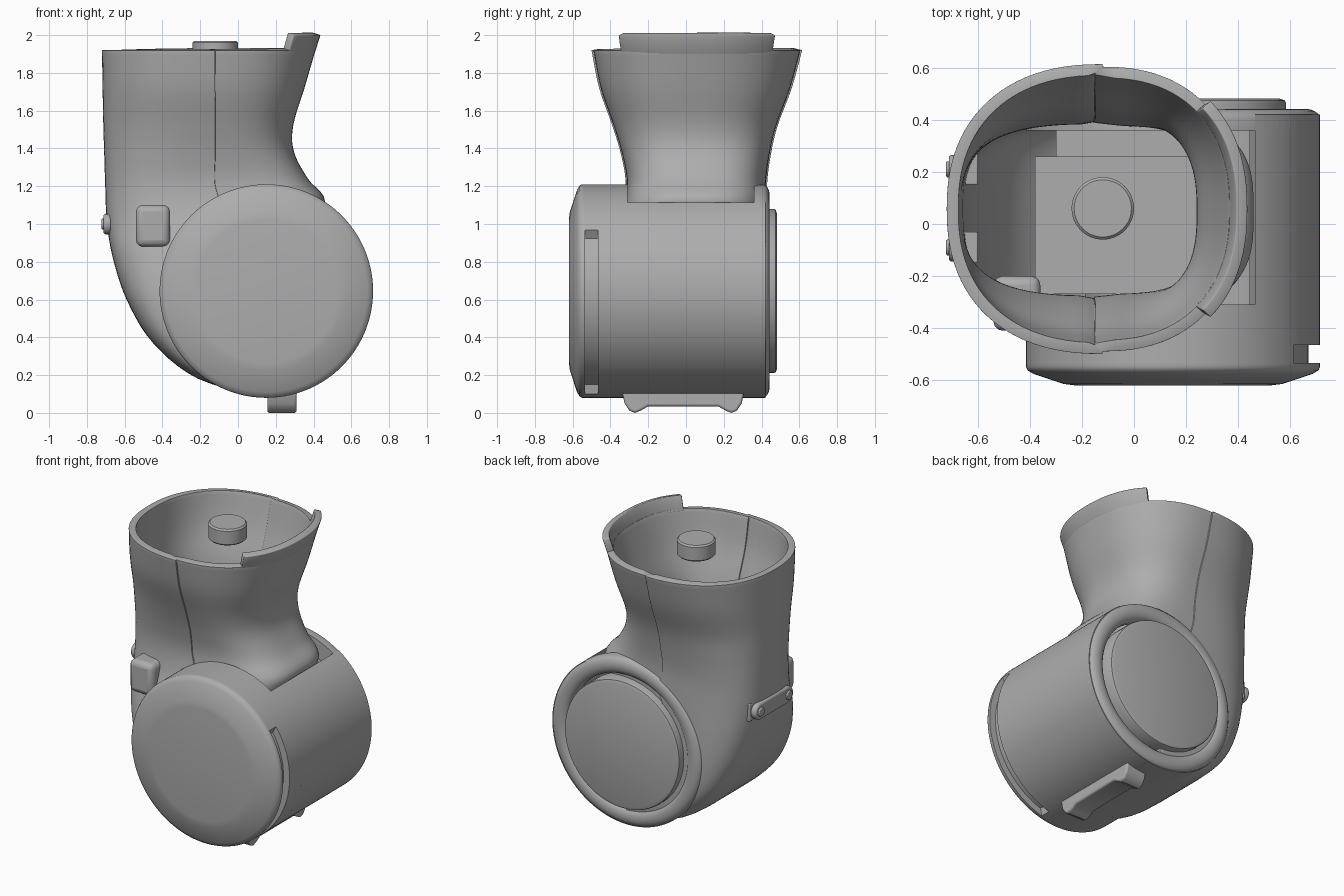
import bpy, bmesh, math
from mathutils import Vector

if "Cube" in bpy.data.objects:
    bpy.data.objects.remove(bpy.data.objects["Cube"])

grey = bpy.data.materials.new("shell grey")
grey.diffuse_color = (0.42, 0.42, 0.42, 1)
grey.use_nodes = True
grey.node_tree.nodes["Principled BSDF"].inputs["Base Color"].default_value = grey.diffuse_color
CX, CZ, R = 0.15, 0.645, 0.565          # drum axis and radius


def finish(name, verts, faces, angle=35, thick=0, bevel=0, recalc=True):
    me = bpy.data.meshes.new(name)
    me.from_pydata(verts, [], faces)
    if recalc:
        bm = bmesh.new()
        bm.from_mesh(me)
        bmesh.ops.remove_doubles(bm, verts=bm.verts, dist=1e-5)
        bmesh.ops.recalc_face_normals(bm, faces=bm.faces)
        bm.to_mesh(me)
        bm.free()
    ob = bpy.data.objects.new(name, me)
    bpy.context.collection.objects.link(ob)
    me.materials.append(grey)
    if thick:
        m = ob.modifiers.new("thickness", 'SOLIDIFY')
        m.thickness, m.offset = thick, -1
    if bevel:
        m = ob.modifiers.new("bevel", 'BEVEL')
        m.width, m.segments, m.limit_method = bevel, 3, 'ANGLE'
        m.angle_limit = math.radians(50)
    bpy.ops.object.select_all(action='DESELECT')
    ob.select_set(True)
    bpy.context.view_layer.objects.active = ob
    bpy.ops.object.shade_smooth_by_angle(angle=math.radians(angle))
    return ob


def grid(rows, closed):
    n = len(rows[0])
    verts = [p for r in rows for p in r]
    faces = [(i*n+j, (i+1)*n+j, (i+1)*n+(j+1) % n, i*n+(j+1) % n)
             for i in range(len(rows)-1) for j in range(n if closed else n-1)]
    return verts, faces


def lathe(name, prof, a0=0, a1=360, steps=96, closed=False, angle=35):
    """Turn a (radius, y) profile about the drum axis; prof depends on the angle."""
    rows = []
    for k in range(steps+1):
        d = a0+(a1-a0)*k/steps
        a = math.radians(d)
        rows.append([(CX+r*math.cos(a), y, CZ+r*math.sin(a)) for r, y in prof(d)])
    return finish(name, *grid(rows, closed), angle=angle)


def prism(name, pts, a, b, place, bevel=0.01):
    n = len(pts)
    verts = [place(u, v, w) for w in (a, b) for u, v in pts]
    faces = [tuple(range(n)), tuple(range(n, 2*n))]
    faces += [(i, (i+1) % n, n+(i+1) % n, n+i) for i in range(n)]
    return finish(name, verts, faces, bevel=bevel)


def box(name, x, y, z, bevel=0.0):
    return prism(name, [(x[0], y[0]), (x[1], y[0]), (x[1], y[1]), (x[0], y[1])],
                 z[0], z[1], lambda u, v, w: (u, v, w), bevel)


# neck and elbow shell: outer x,z / inner x,z / seam fraction / front y / back y / exponent
RINGS = [
    (-0.72, 1.92, 0.41, 1.92, .53, -.50, .615, 2.3),
    (-0.717, 1.72, 0.352, 1.72, .557, -.46, .56, 2.4),
    (-0.713, 1.52, 0.292, 1.52, .59, -.39, .485, 2.5),
    (-0.708, 1.36, 0.297, 1.38, .585, -.345, .45, 2.7),
    (-0.703, 1.20, 0.37, 1.24, .54, -.32, .43, 2.9),
    (-0.695, 1.02, 0.46, 1.12, .52, -.34, .43, 3.1),
    (-0.665, 0.83, 0.36, 0.95, .5, -.40, .43, 3.4),
    (-0.59, 0.60, 0.22, 0.78, .5, -.44, .43, 4),
    (-0.45, 0.37, 0.15, 0.67, .5, -.45, .43, 5),
    (-0.21, 0.18, 0.14, 0.60, .5, -.45, .43, 6),
    (0.15, 0.08, 0.15, 0.56, .5, -.45, .43, 6),
]
STEP = 0.982                              # right panel sits slightly lower at the seam
ANG = sorted([360*k/96 for k in range(96) if k not in (24, 72)] + [89.7, 90.3, 269.7, 270.3])


def ring(p):
    xo, zo, xi, zi, f, y0, y1, n = p
    out = []
    for d in ANG:
        c, s = math.cos(math.radians(d)), math.sin(math.radians(d))
        u = math.copysign(abs(c)**(2/n), c) if 1 < abs(d % 180-90) else 0.001*math.copysign(1, c)
        v = math.copysign(abs(s)**(2/n), s)*(STEP if c > 0 else 1)
        t = f+u*(1-f if u > 0 else f)
        out.append((xo+(xi-xo)*t, (y0+y1)/2+v*(y1-y0)/2, zo+(zi-zo)*t))
    return out


def smooth_path(ps, sub=5):
    out = []
    for i in range(len(ps)-1):
        q = [ps[max(i-1, 0)], ps[i], ps[i+1], ps[min(i+2, len(ps)-1)]]
        for k in range(sub):
            t = k/sub
            out.append([b+.5*t*(c-a+t*(2*a-5*b+4*c-d+t*(3*(b-c)+d-a)))
                        for a, b, c, d in zip(*q)])
    return out+[ps[-1]]


finish("neck_shell", *grid([ring(p) for p in smooth_path(RINGS)], True),
       thick=0.045, bevel=0.012, recalc=False)

# raised lip on the right part of the rim
lip_rings = [ring((-.72, z, x, z, .53, y0, y1, 2.3)) for z, x, y0, y1 in
             ((2.0, .437, -.515, .63), (1.96, .424, -.508, .622), (1.9, .405, -.495, .61))]
keep = [j for j, p in enumerate(lip_rings[0]) if p[0] > 0.1 and -.375 < p[1] < .48]
keep = [j for j in keep if j > 48]+[j for j in keep if j <= 48]
finish("rim_lip", *grid([[r[j] for j in keep] for r in lip_rings], False),
       thick=0.045, bevel=0.005, recalc=False)

# drum wall, open where the neck enters
lathe("drum_wall", lambda d: [(R, -.33), (R, .42), (R-.04, .42), (R-.04, -.33)],
      -130, 56, closed=True)


# front cap with a groove along its right side
def cap(d):
    g = 0.045 if -75 < d < 33 else 0
    return [(0, -.62), (.38, -.62), (.42, -.615), (.535, -.577), (R-.006, -.563), (R, -.55),
            (R, -.535), (R-g, -.534), (R-g, -.466), (R, -.465), (R, -.31), (R-.05, -.31)]


lathe("front_cap", cap, -180, 180, steps=144)

# back rim ring and the disc inside it
rim = [(R, .36)]+[(.508+.057*math.cos(a*math.pi/8), .405+.038*math.sin(a*math.pi/8))
                  for a in range(9)]+[(.451, .36)]
lathe("back_rim", lambda d: rim, closed=True)
lathe("back_disc", lambda d: [(0, .482), (.41, .482), (.43, .475), (.434, .465), (.434, .36), (0, .36)])

# foot clip under the drum
foot = [(-.34, .12), (-.325, .05), (-.30, .012), (-.27, 0), (-.24, .012), (-.2, .035),
        (.17, .035), (.21, .012), (.24, 0), (.27, .012), (.295, .05), (.31, .12)]
prism("foot_clip", foot, .155, .31, lambda u, v, w: (w, u, v), 0.012)

# knob floating in the mouth of the neck
ks = 48
kp = [(0, 1.97), (.11, 1.97), (.12, 1.96), (.12, 1.87), (.11, 1.86), (0, 1.86)]
finish("knob", *grid([[(-.12+r*math.cos(a), .06+r*math.sin(a), z) for r, z in kp]
                      for a in [2*math.pi*k/ks for k in range(ks+1)]], False))

# inner housing seen down the neck
box("inner_housing", (-.38, .36), (-.27, .26), (.4, 1.0))
box("inner_housing_back", (-.3, .36), (.2, .4), (.4, .93))

# small ledge on the front left
box("front_ledge", (-.54, -.36), (-.41, -.2), (.88, 1.1), 0.035)


# strap plate with two studs on the left wall, and tabs behind it
def pill(y0, y1, z, r):
    return [(y+r*math.sin(a), z+r*math.cos(a)) for y, s in ((y1, 0), (y0, math.pi))
            for a in [s+math.pi*k/10 for k in range(11)]]


side = lambda u, v, w: (w, u, v)
prism("side_strap", pill(-.09, .21, 1.0, .055), -.712, -.67, side, 0.012)
for i, y in enumerate((-.09, .21)):
    prism(f"strap_stud_{i}", pill(y-.001, y+.001, 1.0, .03), -.722, -.69, side, 0.006)
    box(f"inner_tab_{i}", (-.67, -.6), (y-.06, y+.06), (.94, 1.06), 0.006)
